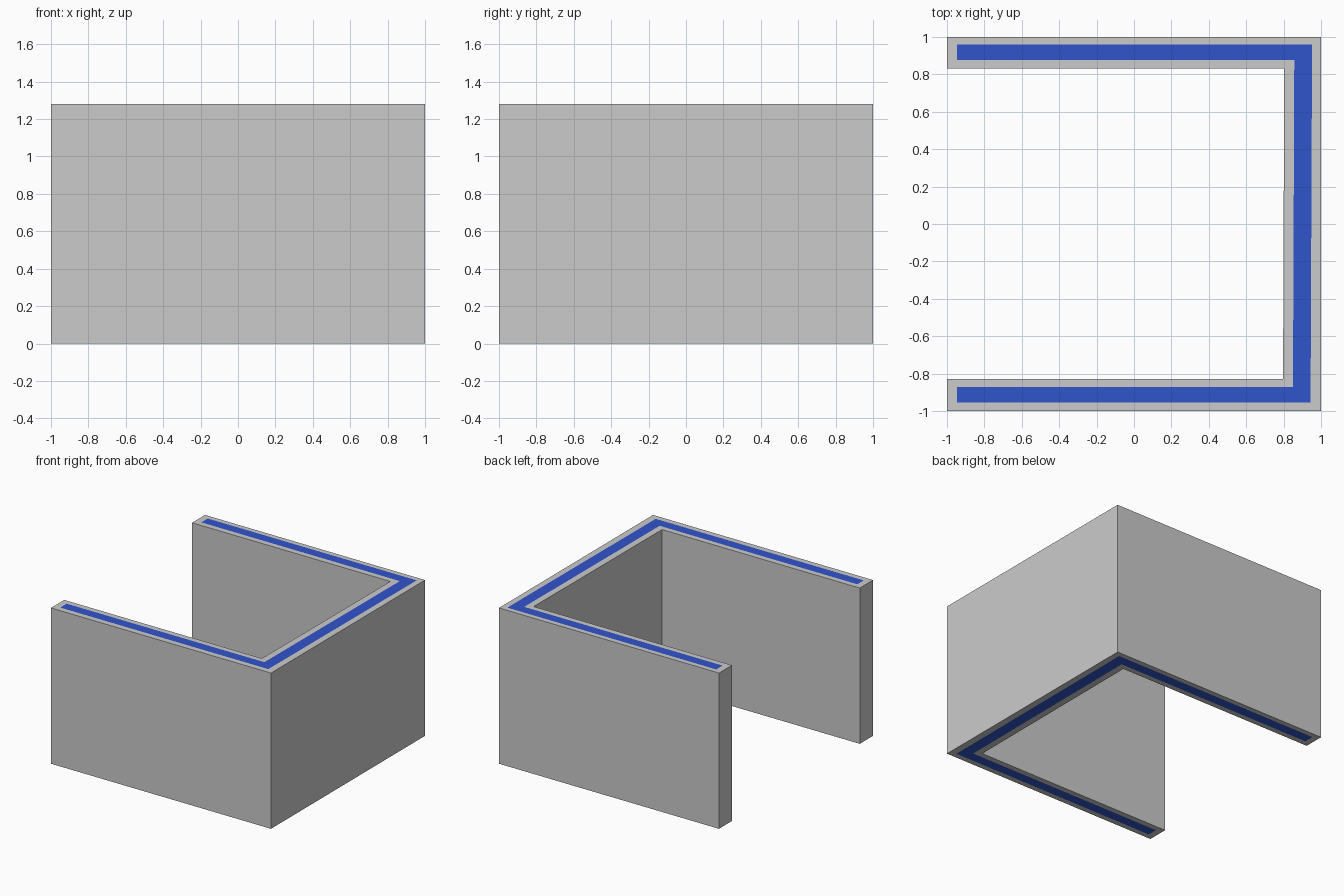
import bpy, bmesh

if "Cube" in bpy.data.objects:
    bpy.data.objects.remove(bpy.data.objects["Cube"])

H = 1.28

# U-shaped plan outlines, counter-clockwise, corner for corner
wall_plan = [(-1, -1), (1, -1), (1, 1), (-1, 1),
             (-1, 0.832), (0.803, 0.832), (0.797, -0.828), (-1, -0.828)]
core_plan = [(-0.947, -0.955), (0.944, -0.955), (0.952, 0.96), (-0.947, 0.96),
             (-0.947, 0.877), (0.857, 0.877), (0.85, -0.872), (-0.947, -0.872)]


def rings(bm, plan):
    return [[bm.verts.new((x, y, z)) for x, y in plan] for z in (0, H)]


def bridge(bm, a, b):
    n = len(a)
    for i in range(n):
        j = (i + 1) % n
        bm.faces.new((a[i], a[j], b[j], b[i]))


def finish(bm, name):
    mesh = bpy.data.meshes.new(name)
    bm.to_mesh(mesh)
    bm.free()
    obj = bpy.data.objects.new(name, mesh)
    bpy.context.collection.objects.link(obj)
    return obj


# Grey wall skin: upright sides plus top and bottom rims around the core
bm = bmesh.new()
bottom, top = rings(bm, wall_plan)
rim_bottom, rim_top = rings(bm, core_plan)
bridge(bm, bottom, top)
bridge(bm, top, rim_top)
bridge(bm, rim_bottom, bottom)
finish(bm, "wall_skin")

# Blue core, flush with the wall at top and bottom
bm = bmesh.new()
bottom, top = rings(bm, core_plan)
bridge(bm, bottom, top)
bm.faces.new(top)
bm.faces.new(bottom[::-1])
core = finish(bm, "wall_core")
blue = bpy.data.materials.new("core_blue")
blue.diffuse_color = (0.03, 0.09, 0.6, 1)
blue.use_nodes = True
blue.node_tree.nodes["Principled BSDF"].inputs["Base Color"].default_value = blue.diffuse_color
core.data.materials.append(blue)
